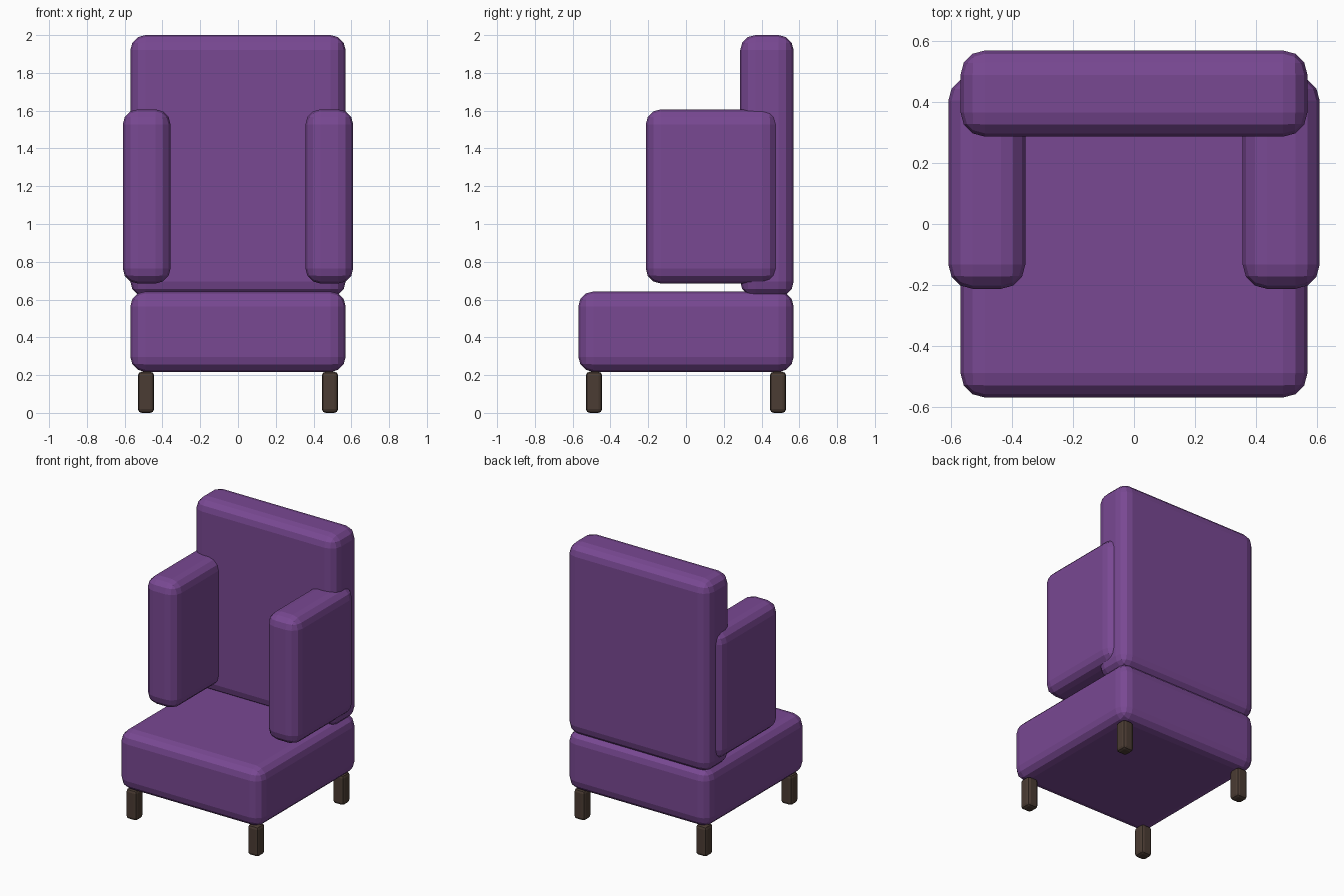
import bpy

if "Cube" in bpy.data.objects:
    bpy.data.objects.remove(bpy.data.objects["Cube"])


def material(name, color):
    mat = bpy.data.materials.new(name)
    mat.diffuse_color = (*color, 1)
    mat.use_nodes = True
    mat.node_tree.nodes["Principled BSDF"].inputs["Base Color"].default_value = mat.diffuse_color
    return mat


fabric = material("purple_fabric", (0.19, 0.065, 0.29))
wood = material("dark_wood", (0.07, 0.045, 0.033))


def rounded_box(name, low, high, radius, segments, mat):
    """Box between two corners with faceted rounded edges."""
    bpy.ops.mesh.primitive_cube_add(
        size=1, location=[(a + b) / 2 for a, b in zip(low, high)])
    ob = bpy.context.object
    ob.name = name
    ob.scale = [b - a for a, b in zip(low, high)]
    bpy.ops.object.transform_apply(location=False, rotation=False, scale=True)
    bevel = ob.modifiers.new("rounding", "BEVEL")
    bevel.width = radius
    bevel.segments = segments
    ob.data.materials.append(mat)
    return ob


# Seat and backrest cushions
rounded_box("seat", (-0.57, -0.57, 0.217), (0.57, 0.57, 0.643), 0.08, 3, fabric)
rounded_box("backrest", (-0.57, 0.287, 0.615), (0.57, 0.57, 2.0), 0.08, 3, fabric)

# Side wings and legs, mirrored left and right
for side, s in (("left", -1), ("right", 1)):
    xs = sorted((s * 0.357, s * 0.61))
    rounded_box(side + "_arm", (xs[0], -0.213, 0.685), (xs[1], 0.485, 1.607),
                0.08, 3, fabric)
    for end, e in (("front", -1), ("back", 1)):
        x, y, h = s * 0.487, e * 0.487, 0.043
        rounded_box(f"{end}_{side}_leg", (x - h, y - h, 0), (x + h, y + h, 0.218),
                    0.02, 2, wood)
